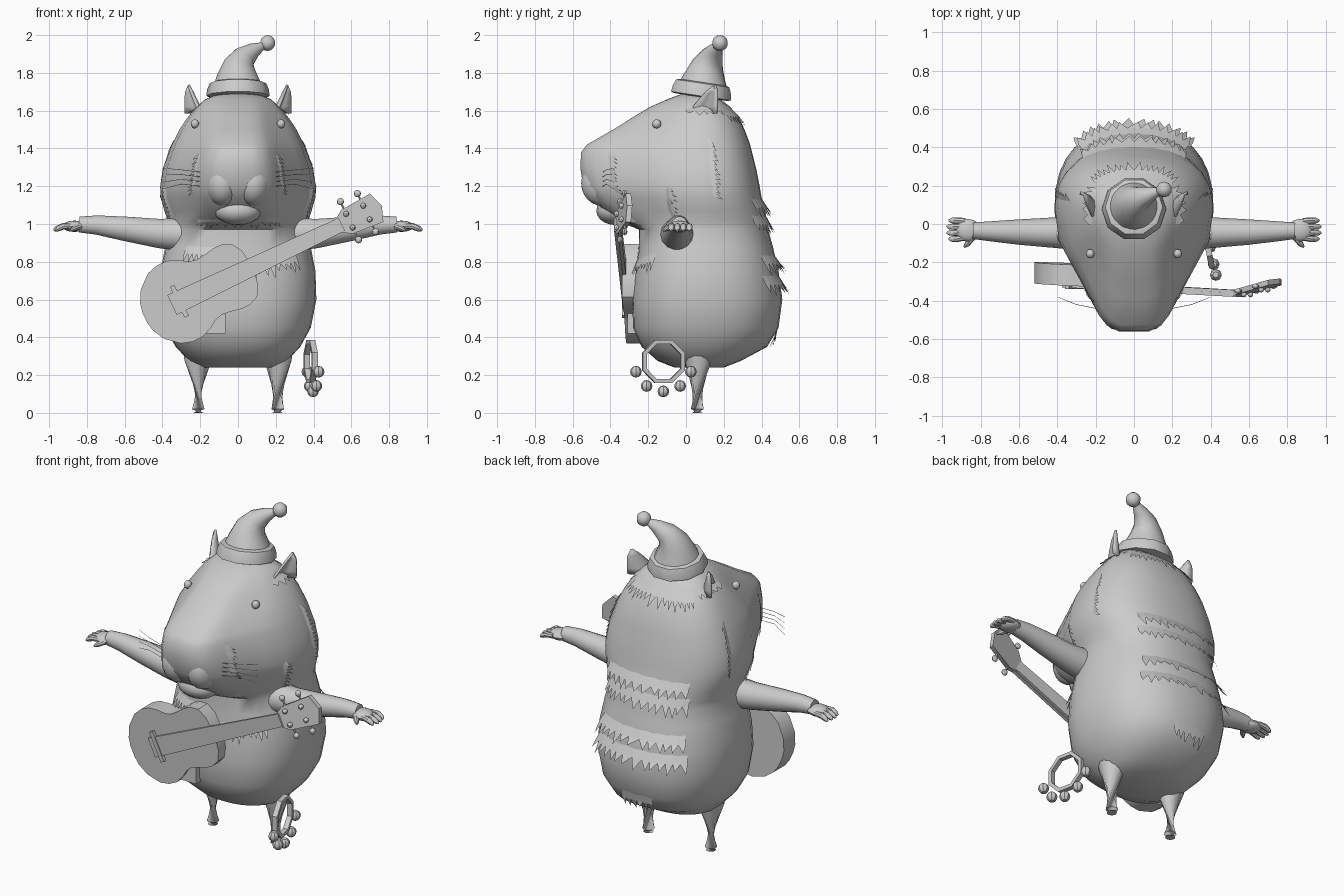
import bpy, bmesh, math, random
from mathutils import Vector, Matrix

random.seed(4)
cube = bpy.data.objects.get("Cube")
if cube:
    bpy.data.objects.remove(cube, do_unlink=True)

grey = bpy.data.materials.new("light_grey")
grey.use_nodes = True
grey.diffuse_color = (0.6, 0.6, 0.6, 1)
grey.node_tree.nodes["Principled BSDF"].inputs["Base Color"].default_value = (0.6, 0.6, 0.6, 1)


def finish(name, bm, smooth=40):
    bmesh.ops.recalc_face_normals(bm, faces=bm.faces)
    mesh = bpy.data.meshes.new(name)
    bm.to_mesh(mesh)
    bm.free()
    mesh.materials.append(grey)
    ob = bpy.data.objects.new(name, mesh)
    bpy.context.collection.objects.link(ob)
    if smooth:
        bpy.ops.object.select_all(action='DESELECT')
        ob.select_set(True)
        bpy.context.view_layer.objects.active = ob
        bpy.ops.object.shade_smooth_by_angle(angle=math.radians(smooth))
    return ob


def skin(bm, rings):
    rows = [[bm.verts.new(p) for p in ring] for ring in rings]
    n = len(rows[0])
    for lo, hi in zip(rows, rows[1:]):
        for i in range(n):
            bm.faces.new((lo[i], lo[(i + 1) % n], hi[(i + 1) % n], hi[i]))
    bm.faces.new(rows[0][::-1])
    bm.faces.new(rows[-1])


def tube(name, path, sides=12, smooth=40, flat=1.0):
    """Round bar through (point, radius) pairs."""
    pts = [Vector(p) for p, r in path]
    rings = []
    for i, (p, r) in enumerate(path):
        d = pts[min(i + 1, len(pts) - 1)] - pts[max(i - 1, 0)]
        q = d.to_track_quat('Z', 'Y')
        angles = [2 * math.pi * k / sides for k in range(sides)]
        rings.append([pts[i] + q @ Vector((r * math.cos(a), r * flat * math.sin(a), 0)) for a in angles])
    bm = bmesh.new()
    skin(bm, rings)
    return finish(name, bm, smooth)


def ball(name, loc, radii, u=12, v=8, smooth=40):
    bm = bmesh.new()
    bmesh.ops.create_uvsphere(bm, u_segments=u, v_segments=v, radius=1)
    bmesh.ops.transform(bm, verts=bm.verts, matrix=Matrix.LocRotScale(Vector(loc), None, Vector(radii)))
    return finish(name, bm, smooth)


# Body and head: height, half width, front y, back y, muzzle amount
SECTIONS = [
    (.24, .19, -.06, .20, 0), (.275, .26, -.15, .29, 0), (.35, .33, -.235, .43, 0),
    (.45, .385, -.28, .49, 0), (.60, .415, -.285, .51, 0), (.75, .41, -.27, .49, 0),
    (.88, .385, -.25, .46, 0), (.97, .365, -.25, .435, .1), (1.01, .37, -.34, .43, .6),
    (1.07, .39, -.43, .42, 1), (1.14, .41, -.505, .40, 1), (1.2, .412, -.545, .39, 1),
    (1.3, .395, -.56, .37, 1), (1.38, .365, -.555, .35, 1), (1.42, .35, -.525, .34, 1),
    (1.5, .31, -.385, .31, 1), (1.56, .27, -.29, .28, .9), (1.62, .22, -.19, .235, .6),
    (1.66, .175, -.1, .18, .3), (1.69, .1, -.02, .13, 0)]
WEDGE = [(0, 1), (.2, 1), (.36, .95), (.46, .87), (.55, .76), (.68, .6), (.82, .43), (.95, .27), (1, 0)]
MID_Y = .08


def surf(angle, z, off=0):
    """Point on the body; angle 0 is front, 90 is its left, 180 is back."""
    for a, b in zip(SECTIONS, SECTIONS[1:]):
        if z <= b[0]:
            break
    f = max(0, min(1, (z - a[0]) / (b[0] - a[0])))
    _, w, yf, yb, m = [p + (q - p) * f for p, q in zip(a, b)]
    angle = (angle + 180) % 360 - 180
    s, deg = (1 if angle >= 0 else -1), abs(angle)
    sx = abs(math.sin(math.radians(deg))) ** .85
    t = abs(math.cos(math.radians(deg))) ** .85
    if deg < 90:
        k = min(7, int(deg / 11.25))
        g = deg / 11.25 - k
        wx, wt = [p + (q - p) * g for p, q in zip(WEDGE[k], WEDGE[k + 1])]
        sx, t = sx + (wx - sx) * m, t + (wt - t) * m
        y = MID_Y + (yf - MID_Y) * t
    else:
        y = MID_Y + (yb - MID_Y) * t
    out = Vector((s * sx * w, y - MID_Y, 0)).normalized() * off
    return Vector((s * sx * w, y, z)) + out


bm = bmesh.new()
skin(bm, [[surf(i * 11.25, s[0]) for i in range(32)] for s in SECTIONS])
finish("body", bm, 50)


def fur(name, start, end, drift, n, flare=.03):
    """Jagged band of fur between two (angle, height) points."""
    bm = bmesh.new()

    def at(t, k, off):
        ang, z = [a + (b - a) * t + d * k for a, b, d in zip(start, end, drift)]
        return bm.verts.new(surf(ang, z, off))
    for i in range(n):
        t0, t1 = i / n, (i + 1) / n
        a, b = at(t0, 0, -.004), at(t1, 0, -.004)
        c, d = at(t1, .5, flare * .45), at(t0, .5, flare * .45)
        tip = at((t0 + t1) / 2 + random.uniform(-.3, .3) / n, random.uniform(.8, 1.15), flare)
        bm.faces.new((a, b, c, d))
        bm.faces.new((d, c, tip))
    bmesh.ops.remove_doubles(bm, verts=bm.verts, dist=.0005)
    finish(name, bm, 0)


# Fur on the back, tail and chest
for i, (z, spread, flare) in enumerate([(1.62, 48, .02), (1.14, 38, .035), (1.05, 42, .035),
                                        (.84, 40, .045), (.73, 42, .045), (.45, 13, .035)]):
    fur("back_fur_%d" % i, (180 - spread, z), (180 + spread, z), (0, -.1), max(6, spread // 3), flare)
fur("chest_fur_right", (-42, .89), (-2, .88), (0, -.09), 9, .025)
fur("chest_fur_left", (6, .82), (48, .86), (0, -.11), 9, .025)
fur("chin_fur", (-40, 1.04), (40, 1.04), (0, -.06), 14, .01)
for s, side in ((1, "left"), (-1, "right")):
    fur("cheek_fur_" + side, (s * 95, 1.46), (s * 97, 1.16), (s * 9, -.04), 12, .015)
    fur("jaw_fur_" + side, (s * 76, 1.22), (s * 72, 1.03), (s * 6, -.05), 9, .015)
    fur("muzzle_fur_" + side, (s * 42, 1.39), (s * 44, 1.18), (s * 8, -.04), 10, .012)
    fur("ear_fur_" + side, (s * 78, 1.62), (s * 125, 1.62), (0, -.04), 6, .02)

    # Face
    ball("eye_" + side, (s * .228, -.155, 1.53), (.022, .024, .024))
    ball("lip_" + side, (s * .082, -.44, 1.215), (.092, .115, .12), 16, 12)
    for k in range(4):
        z = 1.2 + k * .025
        tube("whisker_%s_%d" % (side, k), [((s * .2, -.44, z), .0015), ((s * .3, -.42, z + .012), .0015),
             ((s * .4, -.38, z - .015 + k * .012), .001)], 4)

    # Ear: cupped leaf
    bm = bmesh.new()
    across, facing = Vector((s * .45, .85, 0)), Vector((s * .85, -.45, 0))
    base, rise = Vector((s * .205, .105, 1.585)), Vector((s * .065, .045, .15))
    rows = []
    for k in range(5):
        t = k / 4
        half = .085 * (1 - t) ** .7 + .002
        rows.append([bm.verts.new(base + rise * t + across * half * c + facing * (c * c * half * .6 - .01))
                     for c in (-1, -.5, 0, .5, 1)])
    for lo, hi in zip(rows, rows[1:]):
        for j in range(4):
            bm.faces.new((lo[j], lo[j + 1], hi[j + 1], hi[j]))
    ear = finish("ear_" + side, bm, 50)
    shell = ear.modifiers.new("thickness", 'SOLIDIFY')
    shell.thickness, shell.offset = .014, 0

    # Arm, palm and fingers
    tube("arm_" + side, [((s * .3, -.045, .945), .09), ((s * .42, -.045, .95), .079),
         ((s * .6, -.042, .975), .066), ((s * .75, -.038, .995), .052), ((s * .84, -.035, .997), .043)], 14)
    ball("palm_" + side, (s * .865, -.033, .988), (.065, .06, .03))
    for k in range(4):
        y = -.078 + k * .032
        tip = s * (.965 + (.01 if k in (1, 2) else 0))
        tube("finger_%s_%d" % (side, k), [((s * .88, y * .9, .99), .015), ((s * .925, y, .988), .017),
             ((tip - s * .012, y, .974), .014), ((tip, y, .965), .006)], 8)
    tube("thumb_" + side, [((s * .84, -.07, .985), .015), ((s * .87, -.105, .975), .015),
         ((s * .885, -.12, .965), .006)], 8)

    # Leg
    tube("leg_" + side, [((s * .207, .06, .42), .09), ((s * .212, .062, .28), .074),
         ((s * .21, .06, .02), .034), ((s * .21, .06, 0), .028)], 14)
ball("chin", (0, -.375, 1.07), (.125, .1, .075), 16, 10)

# Hat: folded brim, bent cone and pompom
axis, foot = Vector((0, .15, 1)), Vector((0, .078, 1.672))
tube("hat_brim", [(foot + axis * h, r) for h, r in
     ((0, .15), (.006, .168), (.04, .163), (.072, .15), (.078, .13))], 10)
tube("hat_cone", [((0, .09, 1.72), .135), ((0, .1, 1.78), .112), ((.008, .115, 1.84), .086),
     ((.035, .135, 1.885), .063), ((.085, .155, 1.92), .04), ((.15, .178, 1.953), .012)], 12)
ball("hat_pompom", (.157, .18, 1.958), (.042, .042, .042), 10, 7)

# Guitar: u along the neck, v across, w towards the front
U = Vector((.902, -.05, .428)).normalized()
V = Vector((-.428, 0, .904))
W = Vector((0, -1, 0))
ORIGIN = Vector((-.29, -.32, .60))


def guitar(u, v, w):
    return ORIGIN + U * u + V * v + W * w


def slab(name, outline, back, front, tilt=0):
    """Flat plate; tilt leans it back past its first point."""
    u0 = outline[0][0]
    bm = bmesh.new()
    skin(bm, [[guitar(u, v, w - tilt * (u - u0)) for u, v in outline] for w in (back, front)])
    return finish(name, bm, 35)


half = [(-.225, .03), (-.215, .08), (-.18, .145), (-.11, .205), (-.05, .223), (.01, .222), (.07, .197),
        (.11, .171), (.15, .16), (.2, .165), (.26, .177), (.31, .176), (.36, .155), (.392, .1), (.404, .03)]
slab("guitar_body", half + [(u, -v) for u, v in half[::-1]], -.11, 0)
slab("guitar_fingerboard", [(-.066, .058), (.93, .038), (.93, -.038), (-.066, -.058)], -.006, .014)
slab("guitar_neck", [(.38, .045), (.93, .034), (.93, -.034), (.38, -.045)], -.022, 0)
slab("guitar_head", [(.91, .036), (.96, .07), (1.135, .083), (1.165, 0), (1.135, -.083), (.96, -.07),
     (.91, -.036)], -.018, .01, .3)
slab("guitar_bridge", [(-.035, .09), (-.01, .09), (-.01, -.09), (-.035, -.09)], -.005, .02)
for v in (-1, 1):
    for k, u in enumerate((.975, 1.075)):
        lean = -.3 * (u - .91)
        tag = "%s_%d" % ("upper" if v > 0 else "lower", k)
        tube("tuning_shaft_" + tag, [(guitar(u, v * .06, lean), .006), (guitar(u, v * .11, lean), .006)], 6)
        ball("tuning_knob_" + tag, guitar(u, v * .112, lean), (.019, .014, .019), 8, 6)
        ball("string_post_" + tag, guitar(u, v * .04, lean + .018), (.015, .015, .015), 8, 6)

# Stand block behind the guitar
bm = bmesh.new()
bmesh.ops.create_cube(bm, size=1)
bmesh.ops.transform(bm, verts=bm.verts, matrix=Matrix.LocRotScale(
    Vector((-.15, -.285, .51)), None, Vector((.17, .05, .18))))
finish("guitar_rest", bm, 0)

# Bell hoop at the hip
hub = Vector((.385, -.12, .272))
along = Vector((-.2, .98, 0))
hoop = bmesh.new()
rings = []
for k in range(8):
    a = 2 * math.pi * (k + .5) / 8
    radial = along * math.cos(a) + Vector((0, 0, math.sin(a)))
    side = Vector((.98, .2, 0))
    rings.append([hoop.verts.new(hub + radial * r + side * h)
                  for r, h in ((.122, -.015), (.122, .015), (.1, .015), (.1, -.015))])
for k in range(8):
    for j in range(4):
        p, q = rings[k], rings[(k + 1) % 8]
        hoop.faces.new((p[j], p[(j + 1) % 4], q[(j + 1) % 4], q[j]))
finish("bell_hoop", hoop, 0)
for k in range(5):
    a = math.radians(200 + k * 35)
    loc = hub + Vector((.012, 0, 0)) + (along * math.cos(a) + Vector((0, 0, math.sin(a)))) * .158
    ball("bell_%d" % k, loc, (.031, .031, .031), 8, 6, 30)
